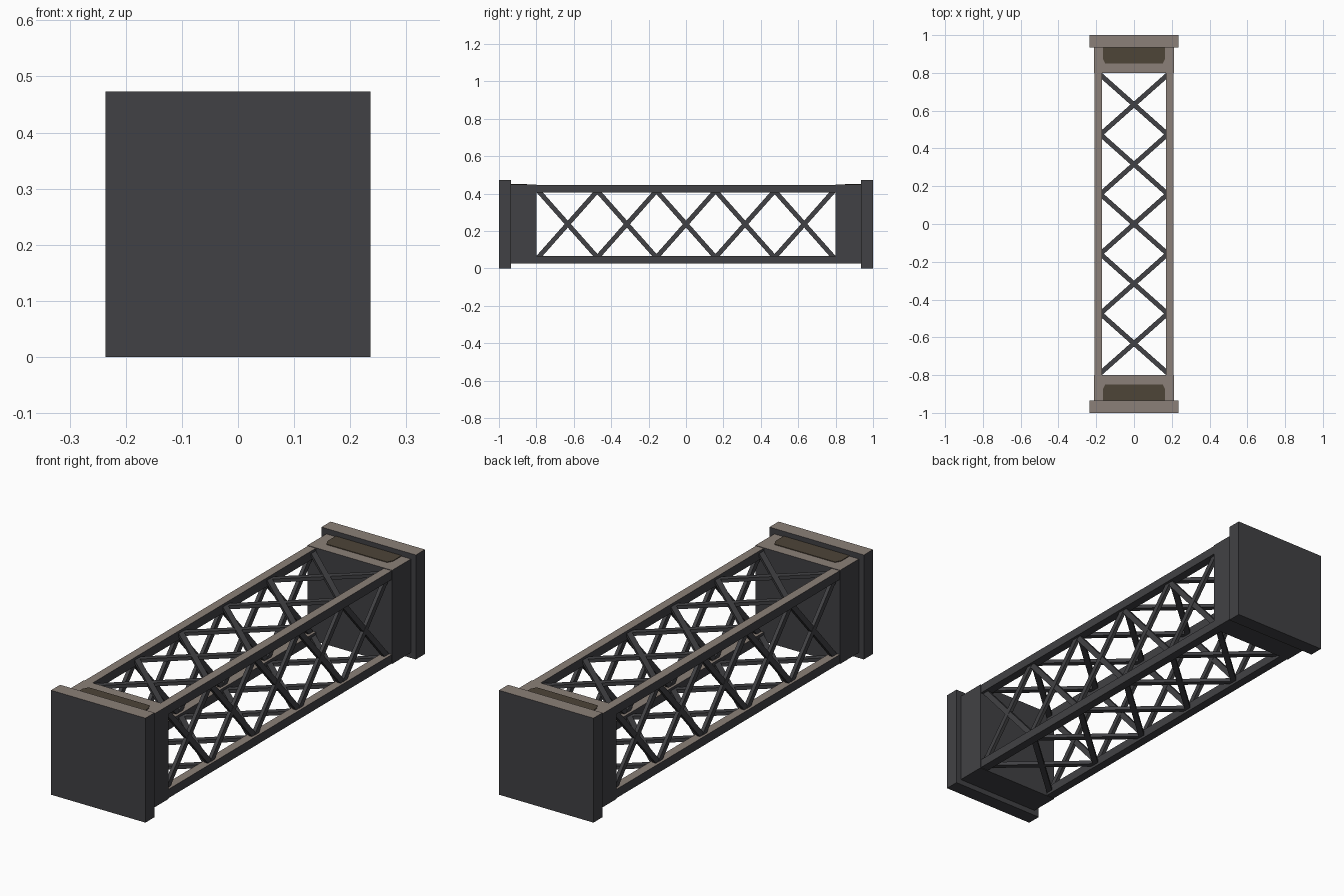
import bpy, bmesh, math
from mathutils import Matrix, Vector

if "Cube" in bpy.data.objects:
    bpy.data.objects.remove(bpy.data.objects["Cube"])


def material(name, rgb):
    m = bpy.data.materials.new(name)
    m.diffuse_color = (*rgb, 1)
    m.use_nodes = True
    m.node_tree.nodes["Principled BSDF"].inputs["Base Color"].default_value = m.diffuse_color
    return m


DARK = material("dark_grey_metal", (0.053, 0.053, 0.058))
DUST = material("dusty_top", (0.26, 0.216, 0.188))
BROWN = material("dark_brown_panel", (0.075, 0.058, 0.039))
ZC = 0.2365          # height of the centre line
RAIL = 0.19          # rail centre offset from the axis


def finish(name, bm, mats, dusty=False):
    bmesh.ops.recalc_face_normals(bm, faces=bm.faces)
    if dusty:        # upward faces carry the lighter colour
        for f in bm.faces:
            f.material_index = 1 if f.normal.z > 0.9 else 0
    me = bpy.data.meshes.new(name)
    bm.to_mesh(me)
    bm.free()
    for m in mats:
        me.materials.append(m)
    ob = bpy.data.objects.new(name, me)
    bpy.context.collection.objects.link(ob)
    return ob


def add_box(bm, size, matrix):
    bmesh.ops.create_cube(bm, size=1, matrix=matrix @ Matrix.Diagonal((*size, 1)))


def box(name, size, loc):
    bm = bmesh.new()
    add_box(bm, size, Matrix.Translation(loc))
    return finish(name, bm, [DARK, DUST], True)


# End plates, end blocks and the brown panels on top of the blocks
for s, end in ((-1, "front"), (1, "back")):
    box(end + "_end_plate", (0.473, 0.065, 0.473), (0, s * 0.9675, ZC))
    box(end + "_end_block", (0.424, 0.137, 0.424), (0, s * 0.8685, ZC))
    bm = bmesh.new()
    outline = [(-0.165, 0.935), (0.165, 0.935), (0.165, 0.875),
               (0.152, 0.85), (-0.152, 0.85), (-0.165, 0.875)]
    face = bm.faces.new([bm.verts.new((x, s * y, ZC + 0.211)) for x, y in outline])
    top = bmesh.ops.extrude_face_region(bm, geom=[face])
    bmesh.ops.translate(bm, vec=(0, 0, 0.004),
                        verts=[g for g in top["geom"] if isinstance(g, bmesh.types.BMVert)])
    finish(end + "_top_panel", bm, [BROWN])

# Four long corner rails
for sx, side in ((-1, "left"), (1, "right")):
    for sz, level in ((-1, "lower"), (1, "upper")):
        box(f"{level}_{side}_rail", (0.04, 1.61, 0.04),
            (sx * RAIL, 0, ZC + sz * RAIL))

# Crossed braces: five X panels on each of the four sides
PANELS, START = 5, -0.79
STEP = -2 * START / PANELS
HALF = 0.178
angle = math.atan2(2 * HALF, STEP)
length = math.hypot(2 * HALF, STEP)
for k, side in enumerate(("top", "left", "bottom", "right")):
    turn = Matrix.Translation((0, 0, ZC)) @ Matrix.Rotation(-k * math.pi / 2, 4, 'Y')
    bm = bmesh.new()
    for i in range(PANELS):
        for d in (-1, 1):
            place = Matrix.Translation((0, START + (i + 0.5) * STEP, RAIL + d * 0.0005))
            add_box(bm, (0.025, length, 0.016),
                    turn @ place @ Matrix.Rotation(d * angle, 4, 'Z'))
    finish(side + "_cross_braces", bm, [DARK])
